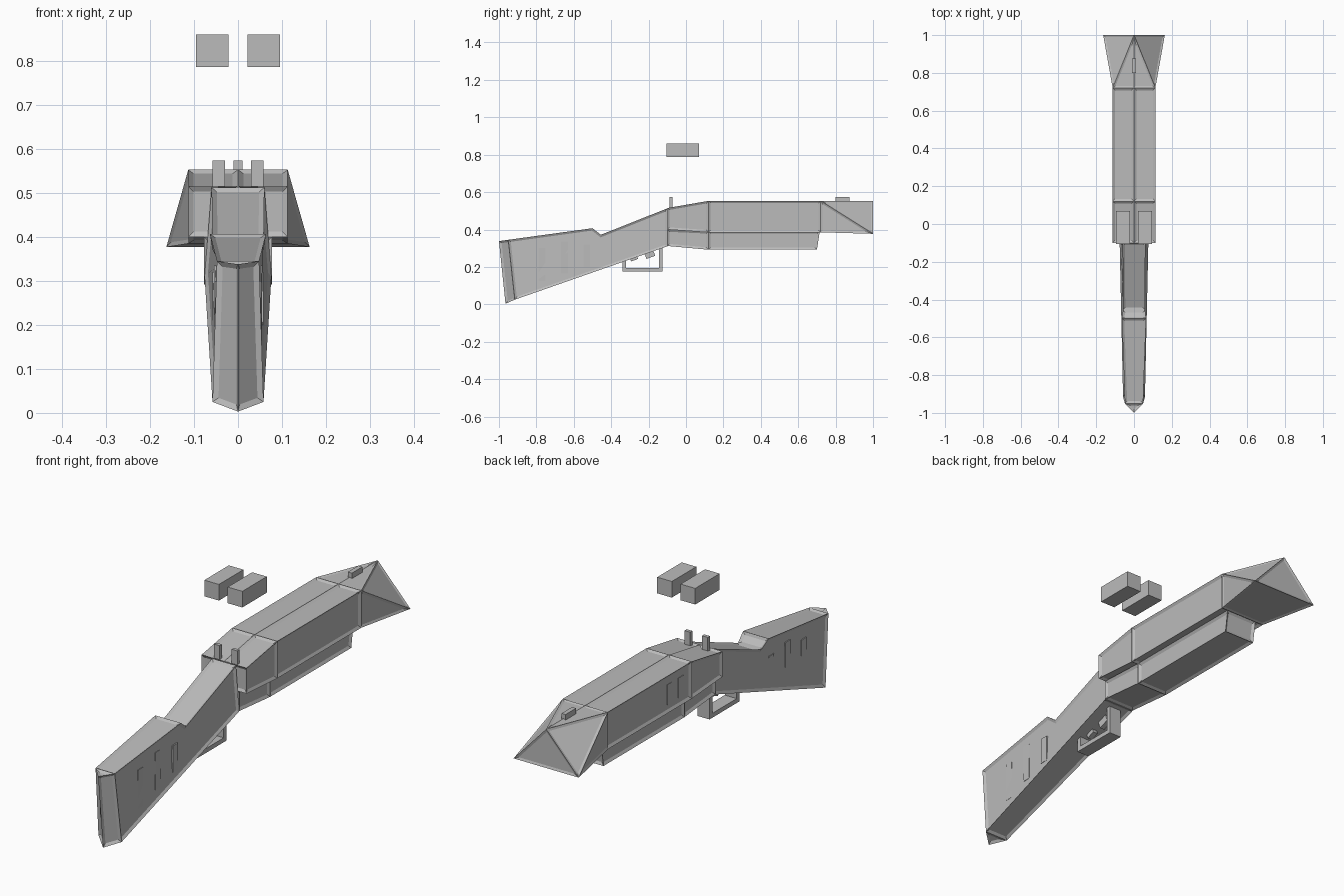
import bpy, bmesh
from mathutils import Matrix

cube = bpy.data.objects.get("Cube")
if cube:
    bpy.data.objects.remove(cube)

grey = bpy.data.materials.new("plain_grey")
grey.use_nodes = True
grey.diffuse_color = (0.5, 0.5, 0.5, 1)
grey.node_tree.nodes["Principled BSDF"].inputs["Base Color"].default_value = grey.diffuse_color


def finish(name, bm):
    mesh = bpy.data.meshes.new(name)
    bm.to_mesh(mesh)
    bm.free()
    mesh.materials.append(grey)
    obj = bpy.data.objects.new(name, mesh)
    bpy.context.collection.objects.link(obj)
    return obj


def panelled(name, points, sides, spans, frame=0.012, depth=0.007):
    """Mirrored shell: sides are repeated on both halves, spans cross the middle."""
    bm = bmesh.new()
    left = [bm.verts.new(p) for p in points]
    right = [v if v.co.x == 0 else bm.verts.new((-v.co.x, v.co.y, v.co.z)) for v in left]
    for ids in sides:
        bm.faces.new([left[i] for i in ids])
        bm.faces.new([right[i] for i in reversed(ids)])
    for i, j in spans:
        bm.faces.new(list(dict.fromkeys([left[i], left[j], right[j], right[i]])))
    bmesh.ops.recalc_face_normals(bm, faces=bm.faces[:])
    bmesh.ops.inset_individual(bm, faces=bm.faces[:], thickness=frame, depth=-depth,
                               use_even_offset=True)
    return finish(name, bm)


def box(name, x, y, z, tilt=0):
    """Box between (min, max) pairs, optionally tilted about x."""
    bm = bmesh.new()
    size = [b - a for a, b in (x, y, z)]
    mid = [(a + b) / 2 for a, b in (x, y, z)]
    bmesh.ops.create_cube(bm, size=1, matrix=Matrix.Translation(mid)
                          @ Matrix.Rotation(tilt, 4, 'X') @ Matrix.Diagonal((*size, 1)))
    return finish(name, bm)


# Stock with a ridged butt and a stepped wrist
panelled("stock", [
    (0.048, -0.95, 0.345), (0.064, -0.50, 0.407), (0.058, -0.455, 0.372),
    (0.06, -0.10, 0.513), (0.076, -0.10, 0.31), (0.058, -0.915, 0.025),
    (0, -1.0, 0.338), (0, -0.965, 0.003)],
    sides=[(0, 1, 2, 3, 4, 5), (0, 5, 7, 6)],
    spans=[(0, 6), (0, 1), (1, 2), (2, 3), (3, 4), (4, 5), (5, 7)])

# Upper body, split along the middle rib and at the shoulder
panelled("upper_body", [
    (0.113, -0.10, 0.515), (0.113, 0.12, 0.553), (0.113, 0.72, 0.553),
    (0.113, 0.72, 0.385), (0.113, 0.12, 0.385), (0.113, -0.10, 0.40),
    (0.045, -0.10, 0.515), (0.045, -0.10, 0.40),
    (0, -0.10, 0.515), (0, 0.12, 0.553), (0, 0.72, 0.553)],
    sides=[(0, 1, 4, 5), (1, 2, 3, 4), (0, 6, 8, 9, 1), (1, 9, 10, 2), (0, 5, 7, 6)],
    spans=[(5, 4), (4, 3)])

# Lower body
panelled("lower_body", [
    (0.077, -0.10, 0.40), (0.077, 0.12, 0.39), (0.077, 0.715, 0.39),
    (0.077, 0.70, 0.292), (0.077, 0.12, 0.292), (0.077, -0.10, 0.312)],
    sides=[(0, 1, 4, 5), (1, 2, 3, 4)],
    spans=[(0, 5), (5, 4), (4, 3), (3, 2)])

# Flared muzzle
panelled("muzzle", [
    (0.113, 0.72, 0.553), (0.113, 0.72, 0.385), (0, 1.0, 0.553),
    (0.163, 1.0, 0.377), (0, 0.72, 0.553)],
    sides=[(0, 1, 3), (0, 3, 2), (0, 2, 4)],
    spans=[(1, 3), (2, 3)], frame=0.01, depth=0.004)

# Sights and the two floating blocks
box("front_sight", (-0.01, 0.01), (0.80, 0.875), (0.54, 0.574))
for side, s in (("left", 1), ("right", -1)):
    box(side + "_rear_sight", sorted((s * 0.03, s * 0.058)), (-0.088, -0.072), (0.50, 0.574))
    box(side + "_floating_block", sorted((s * 0.022, s * 0.095)), (-0.105, 0.07), (0.787, 0.86))

# Trigger guard and triggers
box("guard_rear_post", (-0.03, 0.03), (-0.34, -0.32), (0.175, 0.24))
box("guard_front_post", (-0.03, 0.03), (-0.145, -0.125), (0.175, 0.305))
box("guard_bar", (-0.03, 0.03), (-0.34, -0.125), (0.175, 0.195))
box("rear_trigger", (-0.012, 0.012), (-0.30, -0.26), (0.235, 0.265), 0.35)
box("front_trigger", (-0.012, 0.012), (-0.22, -0.17), (0.25, 0.29), 0.35)

# Flush slots in the stock and on one side of the body
for y, low, high, half in ((-0.53, 0.20, 0.32, 0.058), (-0.65, 0.165, 0.335, 0.055),
                           (-0.77, 0.125, 0.30, 0.052)):
    box("stock_slot", (-half, half), (y - 0.018, y + 0.018), (low, high))
for y in (0.19, 0.27):
    box("body_slot", (-0.108, -0.1), (y - 0.018, y + 0.018), (0.42, 0.51))
